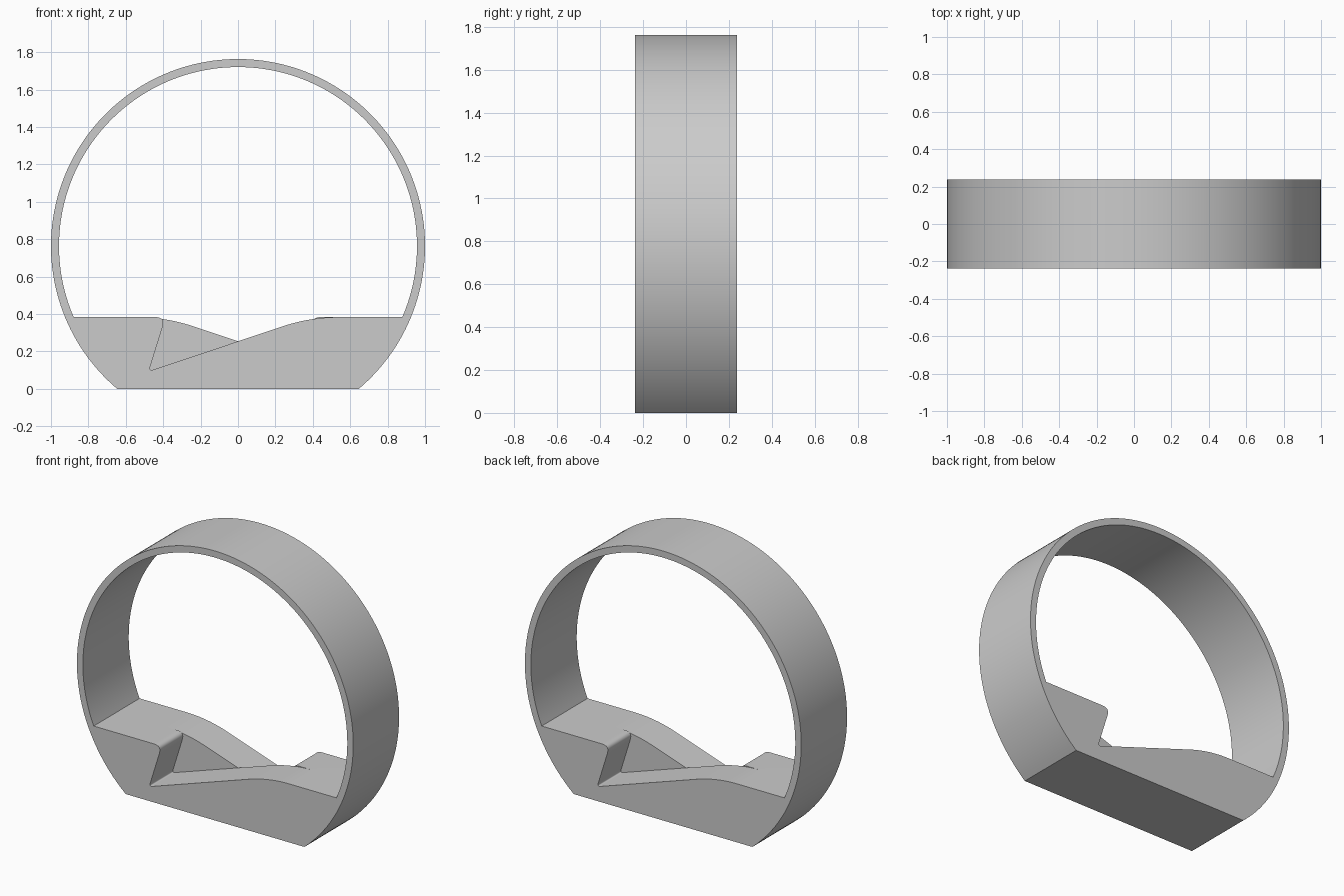
import bpy, bmesh, math
from mathutils import Vector

cube = bpy.data.objects.get("Cube")
if cube:
    bpy.data.objects.remove(cube, do_unlink=True)

CENTRE_Z, OUTER, INNER = 0.763, 1.0, 0.957
HALF_DEPTH, SHELF_Z = 0.237, 0.383

grey = bpy.data.materials.new("plain_grey")
grey.use_nodes = True
colour = (0.6, 0.6, 0.6, 1)
grey.diffuse_color = colour
grey.node_tree.nodes["Principled BSDF"].inputs["Base Color"].default_value = colour


def arc_above(radius, height, steps=144):
    """Circle points counter-clockwise from the right to the left end of a chord."""
    start = math.asin((height - CENTRE_Z) / radius)
    sweep = math.pi - 2 * start
    return [Vector((radius * math.cos(start + sweep * i / steps),
                    CENTRE_Z + radius * math.sin(start + sweep * i / steps)))
            for i in range(steps + 1)]


def rounded(before, corner, after, reach, steps=10):
    """Round a profile corner with a smooth curve."""
    a = corner + (before - corner).normalized() * reach
    b = corner + (after - corner).normalized() * reach
    return [a.lerp(corner, i / steps).lerp(corner.lerp(b, i / steps), i / steps)
            for i in range(steps + 1)]


def prism(name, outline, y0, y1):
    """Extrude an x-z outline along y."""
    bm = bmesh.new()
    face = bm.faces.new([bm.verts.new((p.x, y0, p.y)) for p in outline])
    extruded = bmesh.ops.extrude_face_region(bm, geom=[face])["geom"]
    moved = [v for v in extruded if isinstance(v, bmesh.types.BMVert)]
    bmesh.ops.translate(bm, verts=moved, vec=(0, y1 - y0, 0))
    bmesh.ops.recalc_face_normals(bm, faces=bm.faces)
    mesh = bpy.data.meshes.new(name)
    bm.to_mesh(mesh)
    bm.free()
    mesh.materials.append(grey)
    obj = bpy.data.objects.new(name, mesh)
    bpy.context.collection.objects.link(obj)
    return obj


# Solid disc with a flat foot
stand = prism("ring_stand", arc_above(OUTER, 0), -HALF_DEPTH, HALF_DEPTH)

# Window outline: round opening, shelf, undercut lip, ramp and hump
opening = arc_above(INNER, SHELF_Z)
left, right = opening[-1], opening[0]
lip = Vector((-0.387, SHELF_Z))
pocket = Vector((-0.477, 0.094))
hump = Vector((0.386, SHELF_Z))
window = (opening
          + rounded(left, lip, pocket, 0.055)
          + rounded(lip, pocket, hump, 0.025)
          + rounded(pocket, hump, right, 0.155, 20))

# Front half uses the outline, back half its mirror image
mirrored = [Vector((-p.x, p.y)) for p in window]
cutters = [prism("front_window_cutter", window, -0.4, 0),
           prism("back_window_cutter", mirrored, 0, 0.4)]
bpy.ops.object.select_all(action="DESELECT")
bpy.context.view_layer.objects.active = stand
stand.select_set(True)
for cutter in cutters:
    cutter.hide_render = True
    cut = stand.modifiers.new(cutter.name, "BOOLEAN")
    cut.operation = "DIFFERENCE"
    cut.solver = "EXACT"
    cut.object = cutter
    bpy.ops.object.modifier_apply(modifier=cut.name)
for cutter in cutters:
    bpy.data.objects.remove(cutter, do_unlink=True)

bpy.ops.object.shade_smooth_by_angle(angle=math.radians(25))
